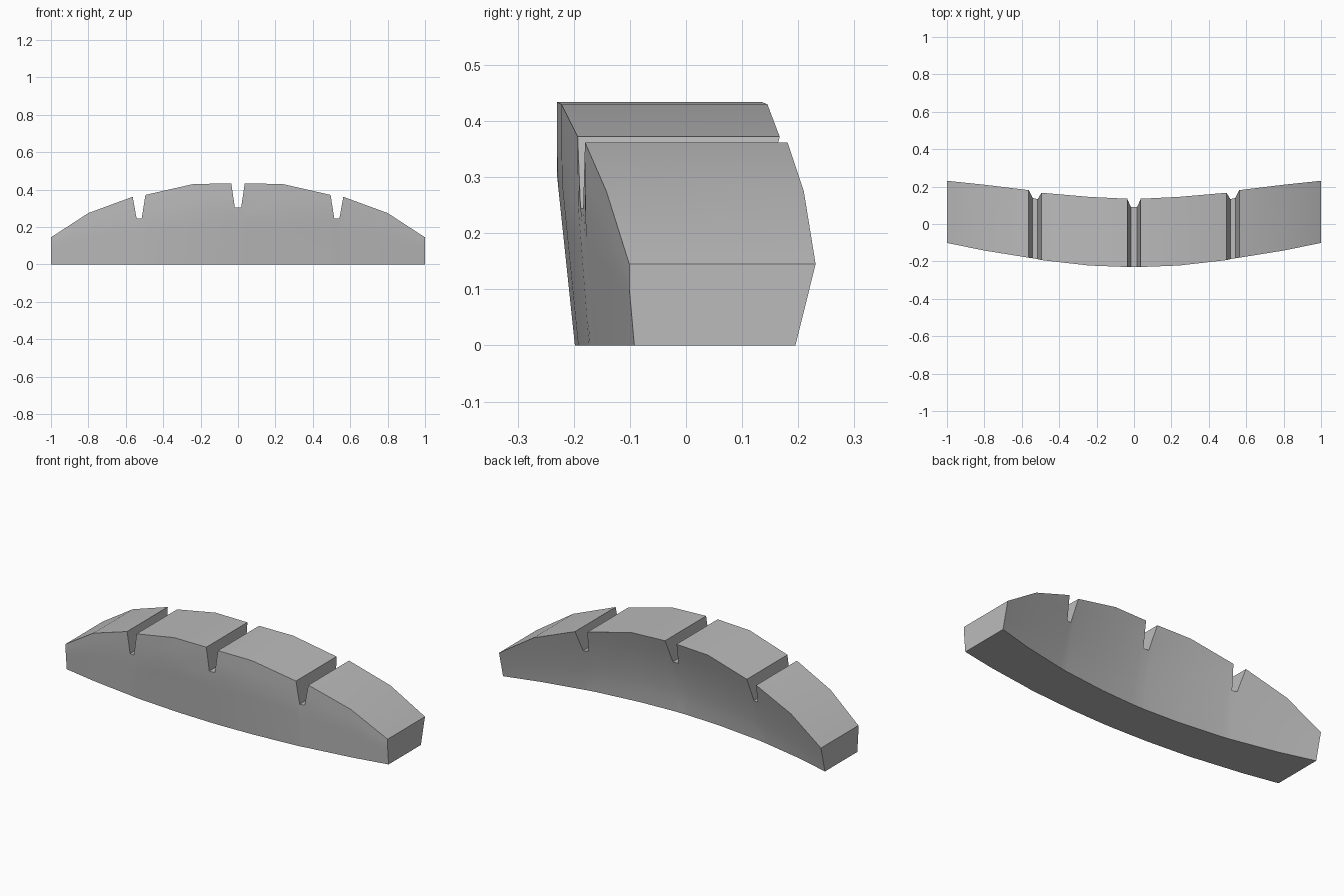
import bpy, bmesh, math

cube = bpy.data.objects.get("Cube")
if cube:
    bpy.data.objects.remove(cube, do_unlink=True)

# Half profile: x, uncut height, cut height, front lower/upper y, back lower/upper y
HALF = [
    (0.017, 0.434, 0.305, -0.198, -0.230, 0.040, 0.134),
    (0.036, 0.434, 0.434, -0.198, -0.230, 0.040, 0.135),
    (0.240, 0.430, 0.430, -0.192, -0.222, 0.050, 0.145),
    (0.495, 0.372, 0.372, -0.173, -0.193, 0.079, 0.167),
    (0.515, 0.370, 0.245, -0.171, -0.189, 0.082, 0.170),
    (0.542, 0.365, 0.245, -0.166, -0.184, 0.087, 0.176),
    (0.563, 0.362, 0.362, -0.163, -0.180, 0.091, 0.181),
    (0.800, 0.275, 0.275, -0.130, -0.142, 0.140, 0.210),
    (1.000, 0.145, 0.145, -0.092, -0.101, 0.195, 0.231),
]
ROWS = 6


def section(sign, x, full, cut, front_low, front_top, back_low, back_top):
    """Front and back columns of points for one cross-section."""
    front, back = [], []
    for i in range(ROWS + 1):
        z = cut * i / ROWS
        t = z / full
        yf = front_low + (front_top - front_low) * min(t / 0.7, 1)
        yb = back_low + (back_top - back_low) * t ** (1.7 - 0.7 * x)
        front.append((sign * x, yf, z))
        back.append((sign * x, yb, z))
    return front + back[::-1]


# Curved bar lofted through mirrored cross-sections
bm = bmesh.new()
loops = [section(-1, *s) for s in reversed(HALF)] + [section(1, *s) for s in HALF]
rings = [[bm.verts.new(p) for p in loop] for loop in loops]
for a, b in zip(rings, rings[1:]):
    for i in range(len(a)):
        j = (i + 1) % len(a)
        bm.faces.new((a[i], b[i], b[j], a[j]))
bm.faces.new(rings[0])
bm.faces.new(rings[-1][::-1])
bmesh.ops.recalc_face_normals(bm, faces=bm.faces)

mesh = bpy.data.meshes.new("grooved_curved_bar")
bm.to_mesh(mesh)
bm.free()
bar = bpy.data.objects.new("grooved_curved_bar", mesh)
bpy.context.collection.objects.link(bar)

# Plain grey finish
grey = bpy.data.materials.new("plain grey")
grey.use_nodes = True
colour = (0.5, 0.5, 0.5, 1)
grey.diffuse_color = colour
grey.node_tree.nodes["Principled BSDF"].inputs["Base Color"].default_value = colour
mesh.materials.append(grey)

# Smooth curved walls, crisp edges
bpy.ops.object.select_all(action="DESELECT")
bar.select_set(True)
bpy.context.view_layer.objects.active = bar
bpy.ops.object.shade_smooth_by_angle(angle=math.radians(30))
